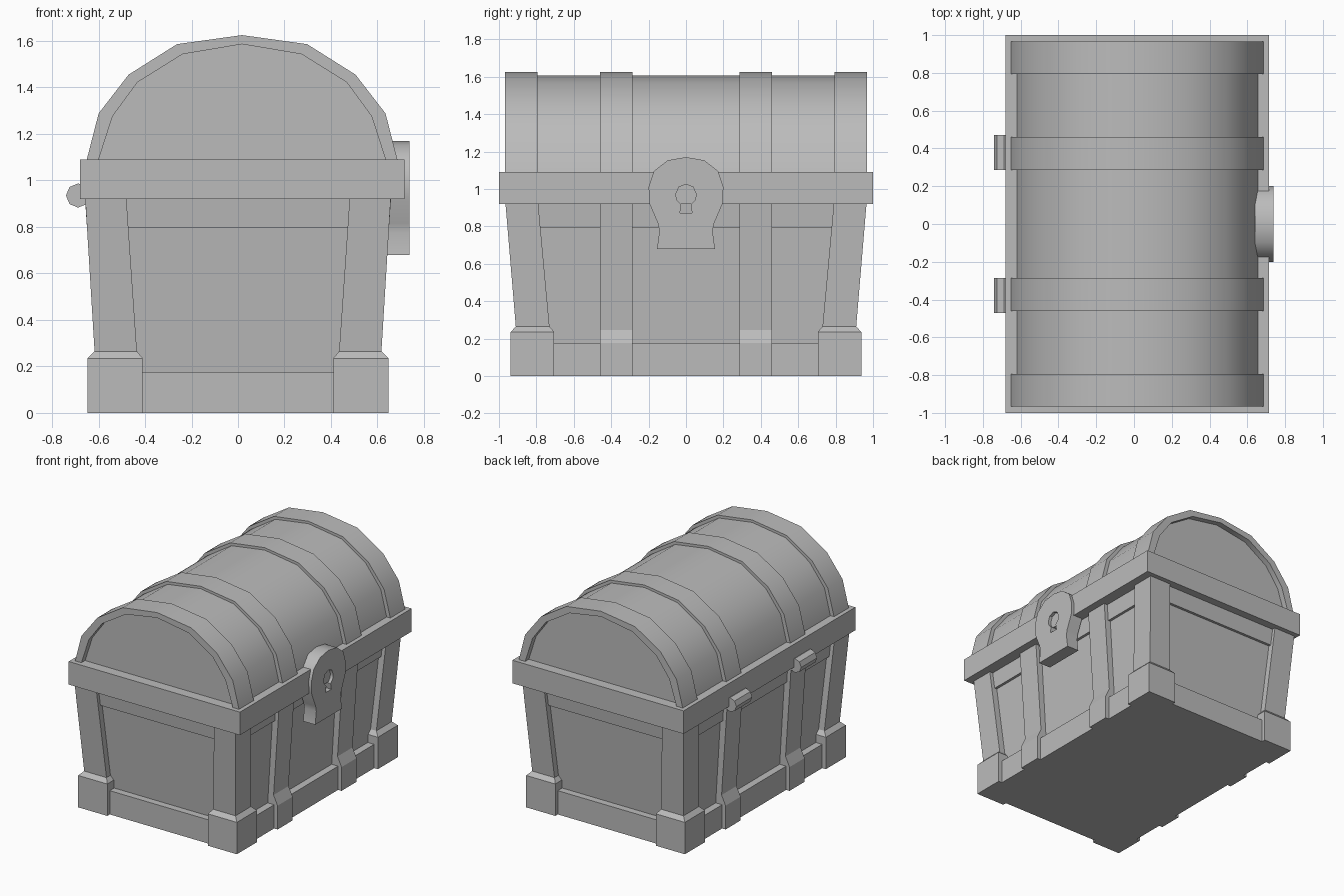
import bpy, bmesh, math

if "Cube" in bpy.data.objects:
    bpy.data.objects.remove(bpy.data.objects["Cube"])

grey = bpy.data.materials.new("plain grey")
grey.diffuse_color = (0.5, 0.5, 0.5, 1)
grey.use_nodes = True
grey.node_tree.nodes["Principled BSDF"].inputs["Base Color"].default_value = grey.diffuse_color
LID_X = 0.0175          # lid and rim sit slightly towards the lock


def finish(name, bm, smooth=None):
    bmesh.ops.recalc_face_normals(bm, faces=bm.faces)
    mesh = bpy.data.meshes.new(name)
    bm.to_mesh(mesh)
    bm.free()
    mesh.materials.append(grey)
    ob = bpy.data.objects.new(name, mesh)
    bpy.context.collection.objects.link(ob)
    if smooth:
        bpy.ops.object.select_all(action='DESELECT')
        ob.select_set(True)
        bpy.context.view_layer.objects.active = ob
        bpy.ops.object.shade_smooth_by_angle(angle=math.radians(smooth))
    return ob


def loft(name, levels):
    """Stack of rectangles (z, x0, x1, y0, y1) joined into a solid."""
    bm = bmesh.new()
    rings = [[bm.verts.new(p) for p in ((a, c, z), (b, c, z), (b, d, z), (a, d, z))]
             for z, a, b, c, d in levels]
    for lo, hi in zip(rings, rings[1:]):
        for i in range(4):
            j = (i + 1) % 4
            bm.faces.new((lo[i], lo[j], hi[j], hi[i]))
    bm.faces.new(rings[0])
    bm.faces.new(rings[-1])
    return finish(name, bm)


def block(name, levels):
    """Centred loft from (z, half_x, half_y)."""
    return loft(name, [(z, -x, x, -y, y) for z, x, y in levels])


def prism(name, loops, place, start, end, smooth=None):
    """Extrude an outline (with optional hole loops) from start to end."""
    bm = bmesh.new()
    edges = []
    for loop in loops:
        vs = [bm.verts.new(place(u, v, start)) for u, v in loop]
        edges += [bm.edges.new((vs[i], vs[i - 1])) for i in range(len(vs))]
    bmesh.ops.triangle_fill(bm, edges=edges, use_beauty=True)
    geom = bmesh.ops.extrude_face_region(bm, geom=bm.faces[:], use_keep_orig=True)["geom"]
    shift = [b - a for a, b in zip(place(0, 0, start), place(0, 0, end))]
    bmesh.ops.translate(bm, vec=shift, verts=[g for g in geom if isinstance(g, bmesh.types.BMVert)])
    return finish(name, bm, smooth)


def along_y(u, v, t):
    return (u, t, v)


def along_x(u, v, t):
    return (t, u, v)


def mirrored(half):
    """Close a right-hand profile, running bottom to top, with its mirror image."""
    return half + [(-u, v) for u, v in reversed(half) if u > 0]


# Tapered body, skirt and the strip under the rim
block("body", [(0.1, 0.56, 0.85), (0.92, 0.61, 0.92)])
block("skirt", [(0, 0.617, 0.908), (0.175, 0.617, 0.908)])
block("upper_strip", [(0.795, 0.622, 0.929), (0.92, 0.63, 0.94)])

# Corner posts with bevelled feet
for sx in (-1, 1):
    for sy in (-1, 1):
        loft("corner_post", [(z, sx * a, sx * b, sy * c, sy * d) for z, a, b, c, d in (
            (0, 0.41, 0.647, 0.705, 0.937), (0.235, 0.41, 0.647, 0.705, 0.937),
            (0.265, 0.435, 0.617, 0.73, 0.91), (0.92, 0.48, 0.657, 0.79, 0.965))])

# Upright straps on the long sides
for sx in (-1, 1):
    for sy in (-1, 1):
        loft("side_strap", [(z, sx * 0.5, sx * x, sy * 0.285, sy * 0.46) for z, x in (
            (0, 0.645), (0.175, 0.645), (0.245, 0.612), (0.92, 0.658))])

# Rim
loft("rim", [(z, LID_X - 0.698, LID_X + 0.698, -1, 1) for z in (0.92, 1.09)])

# Domed lid and its raised bands
outer = [(0.668, 1.09), (0.617, 1.288), (0.488, 1.455), (0.28, 1.586), (0, 1.625)]
middle = [(0.638, 1.09), (0.59, 1.281), (0.468, 1.44), (0.27, 1.567), (0, 1.607)]
inner = [(0.617, 1.09), (0.557, 1.276), (0.45, 1.422), (0.256, 1.543), (0, 1.586)]


def lid_shape(half):
    return [(u + LID_X, v) for u, v in mirrored(half)]


prism("lid", [lid_shape(middle)], along_y, -0.925, 0.925, 35)
arch = lid_shape(outer) + lid_shape(inner)[::-1]
for s in (-1, 1):
    prism("end_band", [arch], along_y, s * 0.795, s * 0.967, 35)
    prism("lid_band", [arch], along_y, s * 0.285, s * 0.46, 35)

# Lock plate with keyhole
plate = mirrored([(0.155, 0.68), (0.142, 0.775), (0.15, 0.815), (0.195, 0.92),
                  (0.2, 1.01), (0.172, 1.095), (0.098, 1.153), (0, 1.17)])
keyhole = mirrored([(0.033, 0.87), (0.025, 0.915), (0.049, 0.94), (0.055, 0.97),
                    (0.039, 1.009), (0, 1.025)])
prism("lock_plate", [plate, keyhole], along_x, 0.64, 0.738, 35)

# Hinge barrels at the rear of the lid
octagon = [(-0.688 + 0.052 * math.cos(k * math.pi / 4), 0.935 + 0.052 * math.sin(k * math.pi / 4))
           for k in range(8)]
for s in (-1, 1):
    prism("hinge", [octagon], along_y, s * 0.285, s * 0.47)
